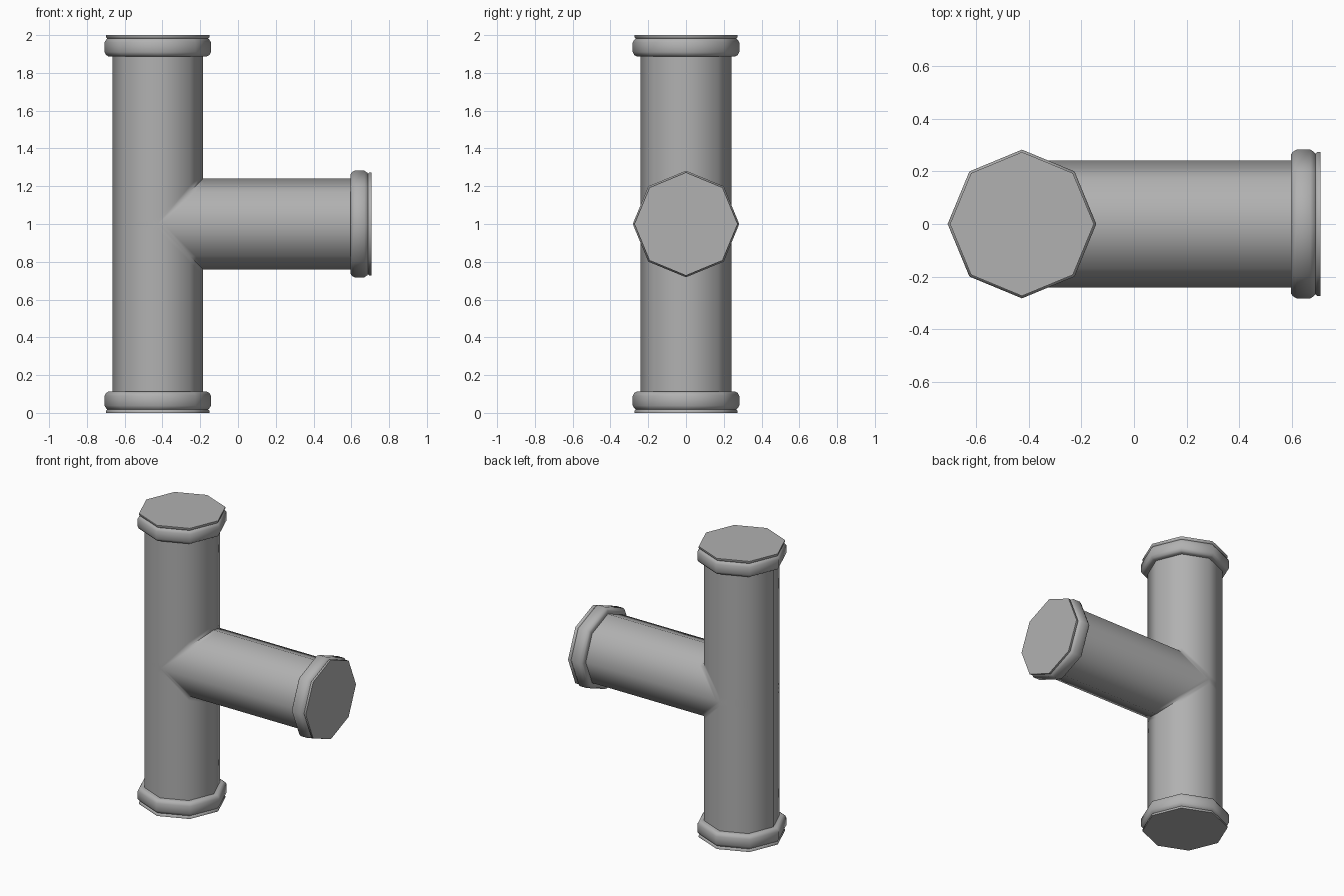
import bpy, bmesh
from math import sin, cos, pi, radians
from mathutils import Matrix, Vector

if "Cube" in bpy.data.objects:
    bpy.data.objects.remove(bpy.data.objects["Cube"])

SIDES = 8
R = 0.24            # pipe radius
AXIS_X = -0.425     # upright pipe axis
MID_Z = 1.0         # branch height
END_X = 0.707       # branch end face
COLLAR = 0.112      # collar length
LOOP = 0.03         # support loop beside the seam, keeps shading clean
ANGLES = [2 * pi * i / SIDES for i in range(SIDES)]

# Dark grey finish
grey = bpy.data.materials.new("dark_grey")
grey.diffuse_color = (0.44, 0.44, 0.44, 1)
grey.use_nodes = True
grey.node_tree.nodes["Principled BSDF"].inputs["Base Color"].default_value = grey.diffuse_color


def bridge(bm, a, b):
    for i in range(SIDES):
        j = (i + 1) % SIDES
        bm.faces.new((a[i], a[j], b[j], b[i]))


def loft(bm, rings):
    verts = [[bm.verts.new(p) for p in ring] for ring in rings]
    for a, b in zip(verts, verts[1:]):
        bridge(bm, a, b)
    return verts


def finish(bm, name):
    bmesh.ops.remove_doubles(bm, verts=bm.verts, dist=1e-4)
    bmesh.ops.recalc_face_normals(bm, faces=bm.faces)
    mesh = bpy.data.meshes.new(name)
    bm.to_mesh(mesh)
    bm.free()
    mesh.materials.append(grey)
    obj = bpy.data.objects.new(name, mesh)
    bpy.context.collection.objects.link(obj)
    bpy.ops.object.select_all(action='DESELECT')
    obj.select_set(True)
    bpy.context.view_layer.objects.active = obj
    bpy.ops.object.shade_smooth_by_angle(angle=radians(60))


# Tee body: three octagonal tubes welded along the mitred seam
bm = bmesh.new()
for s in (1, -1):
    def upright(height):
        return [(AXIS_X + R * cos(a), R * sin(a), MID_Z + s * height(R * cos(a))) for a in ANGLES]
    loft(bm, [upright(lambda c: max(0, c)),
              upright(lambda c: max(0, c) + LOOP),
              upright(lambda c: 1 - COLLAR)])


def branch(reach):
    return [(reach(R * cos(a)), R * sin(a), MID_Z + R * cos(a)) for a in ANGLES]


loft(bm, [branch(lambda c: AXIS_X + abs(c)),
          branch(lambda c: AXIS_X + abs(c) + LOOP),
          branch(lambda c: END_X - COLLAR)])
finish(bm, "tee_pipe")

# Collar profile: (distance back from end face, radius)
PROFILE = [(0, 0.273), (0.012, 0.273), (0.018, 0.266), (0.024, 0.273), (0.038, 0.282),
           (0.09, 0.282), (0.106, 0.273), (COLLAR, 0.262), (COLLAR, R)]


def collar(name, centre, direction):
    bm = bmesh.new()
    rings = loft(bm, [[(r * cos(a), r * sin(a), -d) for a in ANGLES] for d, r in PROFILE])
    bm.faces.new(rings[0])
    rot = Vector((0, 0, 1)).rotation_difference(Vector(direction)).to_matrix().to_4x4()
    bm.transform(Matrix.Translation(centre) @ rot)
    finish(bm, name)


# Capped collars on the three ends
collar("top_collar", (AXIS_X, 0, 2), (0, 0, 1))
collar("bottom_collar", (AXIS_X, 0, 0), (0, 0, -1))
collar("branch_collar", (END_X, 0, MID_Z), (1, 0, 0))
